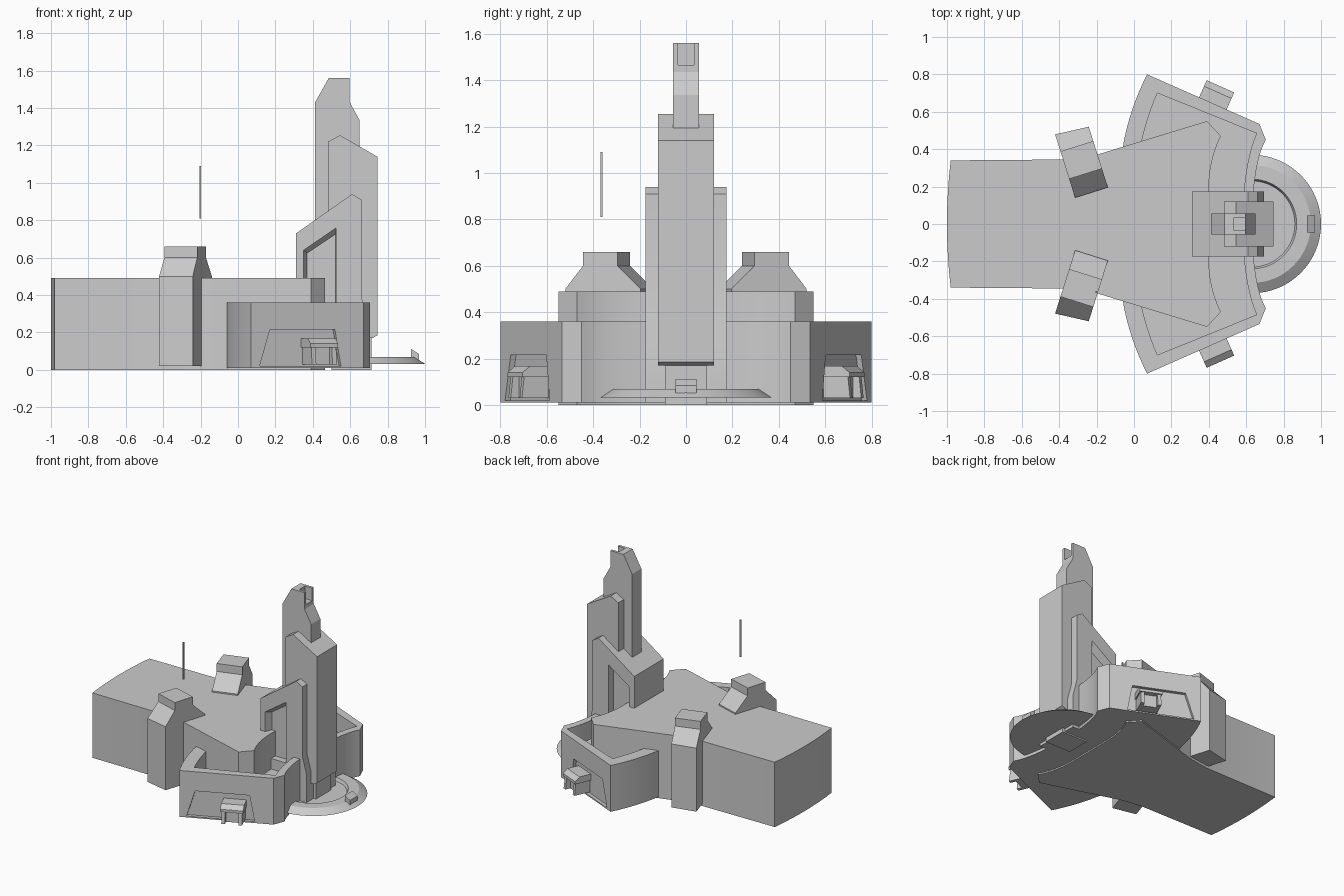
import bpy, bmesh, math
from mathutils import Matrix, Vector

cube = bpy.data.objects.get("Cube")
if cube:
    bpy.data.objects.remove(cube, do_unlink=True)

grey = bpy.data.materials.new("plain_grey")
grey.use_nodes = True
COLOUR = (0.6, 0.6, 0.6, 1)
grey.diffuse_color = COLOUR
grey.node_tree.nodes["Principled BSDF"].inputs["Base Color"].default_value = COLOUR

parts = []
cutters = []


def loft(name, ring_a, ring_b, frame=None, cutter=False):
    """Closed solid between two rings with the same number of points."""
    bm = bmesh.new()
    a = [bm.verts.new(p) for p in ring_a]
    b = [bm.verts.new(p) for p in ring_b]
    bm.faces.new(a)
    bm.faces.new(b)
    for i in range(len(a)):
        j = (i + 1) % len(a)
        bm.faces.new((a[i], a[j], b[j], b[i]))
    if frame:
        bm.transform(frame)
    bmesh.ops.recalc_face_normals(bm, faces=bm.faces)
    mesh = bpy.data.meshes.new(name)
    bm.to_mesh(mesh)
    bm.free()
    ob = bpy.data.objects.new(name, mesh)
    bpy.context.collection.objects.link(ob)
    mesh.materials.append(grey)
    if cutter:
        ob.hide_render = True
        cutters.append(ob)
    else:
        parts.append(ob)
    return ob


def plan(name, poly, z0, z1, **kw):
    """Footprint in x and y, raised from z0 to z1."""
    return loft(name, [(x, y, z0) for x, y in poly], [(x, y, z1) for x, y in poly], **kw)


def side(name, poly, y0, y1, **kw):
    """Profile in x and z, drawn out along y."""
    return loft(name, [(x, y0, z) for x, z in poly], [(x, y1, z) for x, z in poly], **kw)


def box(name, x0, x1, y0, y1, z0, z1, **kw):
    return plan(name, [(x0, y0), (x1, y0), (x1, y1), (x0, y1)], z0, z1, **kw)


def arc(p, mid, q, n=8):
    """Curve from p to q that passes through mid at its middle."""
    p, mid, q = Vector(p), Vector(mid), Vector(q)
    c = 2 * mid - (p + q) / 2
    ts = [i / n for i in range(n + 1)]
    return [tuple((1 - t) ** 2 * p + 2 * t * (1 - t) * c + t * t * q) for t in ts]


def cut(ob, tool):
    mod = ob.modifiers.new("cut", "BOOLEAN")
    mod.object = tool
    mod.operation = "DIFFERENCE"
    mod.solver = "EXACT"


def mirror_y(ob):
    mod = ob.modifiers.new("mirror", "MIRROR")
    mod.use_axis = (False, True, False)
    mod.use_mirror_merge = False


def frame_at(x, y, angle):
    return Matrix.Translation((x, y, 0)) @ Matrix.Rotation(angle, 4, "Z")


# Main hall: bowed end, flared toward the tower
half = [(-0.98, 0.34), (-0.36, 0.345), (-0.2, 0.37), (0.39, 0.55), (0.465, 0.47)]
half += arc((0.465, 0.47), (0.415, 0.33), (0.4, 0.17))[1:]
bow = arc((-0.98, -0.34), (-1, 0), (-0.98, 0.34))[1:-1]
plan("main_hall", bow + half + [(x, -y) for x, y in reversed(half)], 0, 0.49)

# Side wings with a sunken deck behind a parapet
wing_plan = [(0, 0)] + arc((-0.06, 0.41), (-0.01, 0.61), (0.07, 0.8))
wing_plan += [(0.67, 0.535)] + arc((0.705, 0.45), (0.652, 0.28), (0.63, 0))
wing = plan("side_wings", wing_plan, 0.01, 0.36)
deck_plan = [(0.2, 0)] + arc((0.03, 0.39), (0.07, 0.55), (0.125, 0.7))
deck_plan += arc((0.655, 0.485), (0.6, 0.28), (0.58, 0))
cut(wing, plan("deck_cutter", deck_plan, 0.22, 0.5, cutter=True))

# Recessed trapezoid panel; wall frame is x along the wall, y outward
wall = frame_at(0.07, 0.8, math.atan2(-0.265, 0.6))
panel = [(0.05, 0.02), (0.525, 0.02), (0.49, 0.215), (0.11, 0.215)]
cut(wing, side("panel_cutter", panel, -0.025, 0.1, frame=wall, cutter=True))
mirror_y(wing)

# Entrance porch on each wing
canopy = [(-0.04, 0.12), (0.1, 0.12), (0.1, 0.14), (0.065, 0.168), (-0.04, 0.168)]
mirror_y(loft("porch_canopy", [(0.304, n, z) for n, z in canopy],
              [(0.465, n, z) for n, z in canopy], frame=wall))
jamb = [(-0.04, 0.03), (0.1, 0.03), (0.09, 0.12), (-0.04, 0.12)]
for name, u in (("porch_jamb_inner", 0.312), ("porch_jamb_outer", 0.432)):
    mirror_y(loft(name, [(u, n, z) for n, z in jamb],
                  [(u + 0.025, n, z) for n, z in jamb], frame=wall))
mirror_y(box("porch_door", 0.33, 0.44, -0.04, 0.06, 0.03, 0.125, frame=wall))

# Buttress pylons, angled against the hall walls
pylon = [(-0.175, 0.02), (-0.175, 0.5), (-0.07, 0.6), (-0.07, 0.66),
         (0.085, 0.66), (0.085, 0.6), (0.18, 0.5), (0.18, 0.02)]
mirror_y(loft("buttress_pylons", [(-0.092, a, z) for a, z in pylon],
              [(0.092, a - (0.015 if a > 0.1 else 0), z) for a, z in pylon],
              frame=frame_at(-0.28, 0.335, math.radians(17.5))))

# Tower: broad lower block with a recessed panel on each side
block = side("tower_block", [(0.31, 0.1), (0.31, 0.73), (0.61, 0.94), (0.66, 0.91),
                             (0.66, 0.39), (0.695, 0.26), (0.695, 0.01), (0.4, 0.01)],
             -0.175, 0.175)
outer = [(0.35, 0.3), (0.35, 0.64), (0.525, 0.76), (0.525, 0.3)]
inner = [(0.37, 0.3), (0.37, 0.625), (0.52, 0.725), (0.52, 0.3)]
for s, name in ((-1, "front"), (1, "back")):
    tool = loft(name + "_recess_cutter", [(x, s * 0.176, z) for x, z in outer],
                [(x, s * 0.125, z) for x, z in inner], cutter=True)
    cut(block, tool)

# Tower: tall slab, its foot, and the slim spire with a notched tip
side("tower_slab", [(0.482, 0.3), (0.482, 1.22), (0.545, 1.255), (0.745, 1.14),
                    (0.745, 0.185), (0.72, 0.17), (0.55, 0.17)], -0.12, 0.12)
box("tower_foot", 0.5, 0.715, -0.09, 0.09, 0, 0.18)
spire = side("spire", [(0.412, 0.6), (0.412, 1.43), (0.485, 1.56), (0.595, 1.56),
                       (0.595, 1.435), (0.65, 1.335), (0.65, 0.9)], -0.055, 0.055)
cut(spire, box("notch_cutter", 0.535, 0.7, -0.035, 0.035, 1.465, 1.6, cutter=True))

# Round landing apron with a sunken middle and a sloped rim
apron_steps = 64


def circle(r, z):
    return [(0.63 + r * math.cos(i * math.tau / apron_steps),
             r * math.sin(i * math.tau / apron_steps), z) for i in range(apron_steps)]


apron = loft("landing_apron", circle(0.37, 0.032), circle(0.315, 0.068))
cut(apron, loft("apron_cutter", circle(0.23, 0.045), circle(0.245, 0.08), cutter=True))
side("apron_beacon", [(0.925, 0.112), (0.968, 0.085), (0.968, 0.05),
                      (0.95, 0.035), (0.925, 0.06)], -0.045, 0.045)

# Thin mast above the front pylon
box("thin_mast", -0.207, -0.197, -0.369, -0.359, 0.81, 1.09)

# Bake modifiers, drop the helpers and shade
bpy.context.view_layer.update()
bpy.ops.object.select_all(action="DESELECT")
for ob in parts:
    ob.select_set(True)
bpy.context.view_layer.objects.active = parts[0]
bpy.ops.object.convert(target="MESH")
for tool in cutters:
    bpy.data.objects.remove(tool, do_unlink=True)
bpy.ops.object.shade_smooth_by_angle(angle=math.radians(25))
